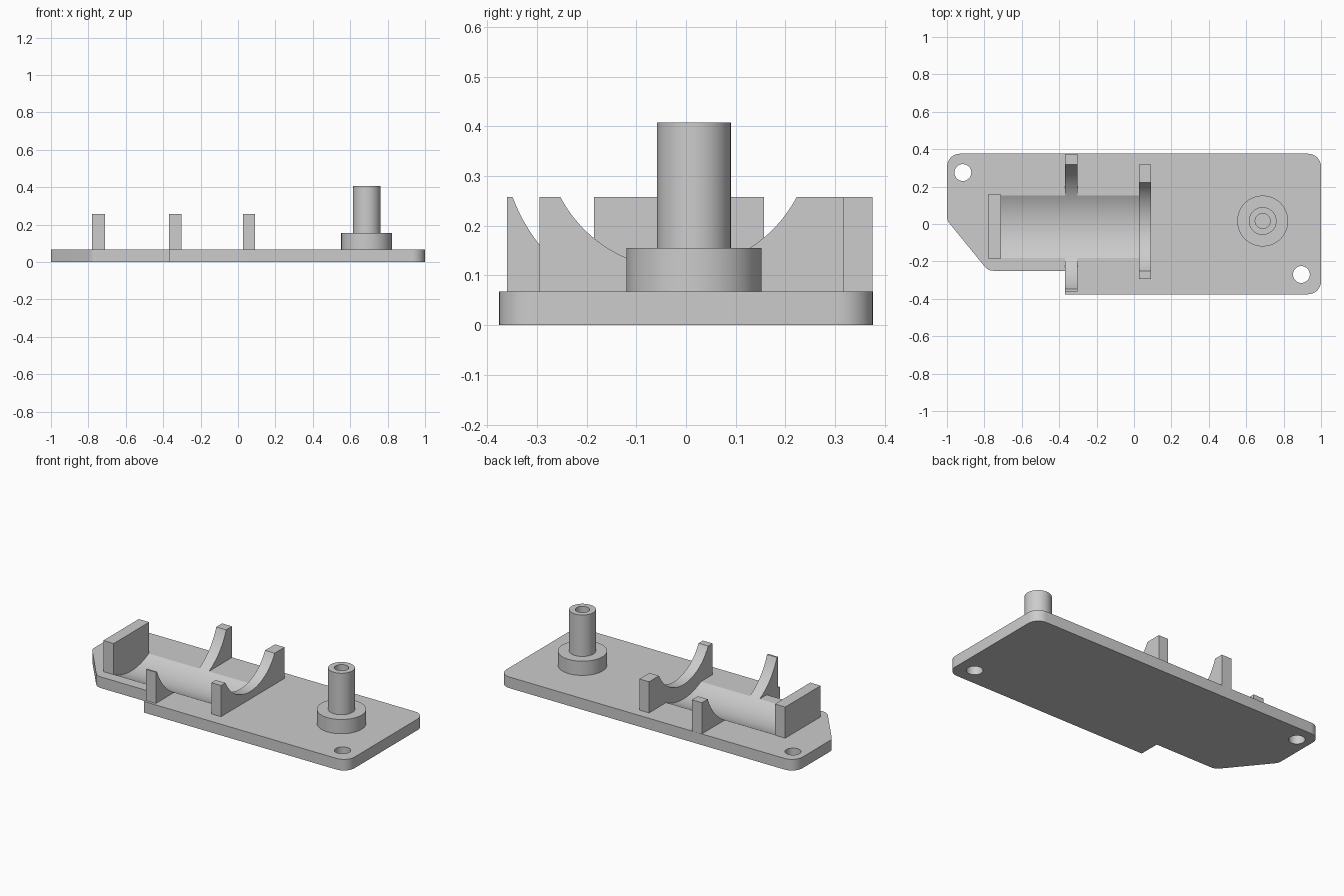
import bpy, bmesh, math
from mathutils import Vector

if "Cube" in bpy.data.objects:
    bpy.data.objects.remove(bpy.data.objects["Cube"])

grey = bpy.data.materials.new("light grey")
grey.use_nodes = True
grey.diffuse_color = (0.604, 0.604, 0.604, 1)
grey.node_tree.nodes["Principled BSDF"].inputs["Base Color"].default_value = grey.diffuse_color

TOP = 0.068          # upper face of the plate
RIB_TOP = 0.258
AXIS_Y, AXIS_Z = -0.015, 0.382   # axis of the cradle


def prism(name, outline, lift, base):
    """Extrude a closed outline along the lift vector."""
    bm = bmesh.new()
    face = bm.faces.new([bm.verts.new(Vector(p) + Vector(base)) for p in outline])
    ext = bmesh.ops.extrude_face_region(bm, geom=[face])["geom"]
    bmesh.ops.translate(bm, vec=lift, verts=[e for e in ext if isinstance(e, bmesh.types.BMVert)])
    bmesh.ops.recalc_face_normals(bm, faces=bm.faces)
    mesh = bpy.data.meshes.new(name)
    bm.to_mesh(mesh)
    bm.free()
    mesh.materials.append(grey)
    obj = bpy.data.objects.new(name, mesh)
    bpy.context.collection.objects.link(obj)
    return obj


def circle(r, n=64):
    return [(r * math.cos(i * math.tau / n), r * math.sin(i * math.tau / n)) for i in range(n)]


def upright_cylinder(name, x, y, r, z0, z1):
    return prism(name, [(a, b, 0) for a, b in circle(r)], (0, 0, z1 - z0), (x, y, z0))


def lying_cylinder(name, x0, x1, r):
    return prism(name, [(0, a, b) for a, b in circle(r, 128)], (x1 - x0, 0, 0), (x0, AXIS_Y, AXIS_Z))


def box(name, x0, x1, y0, y1, z0, z1):
    return prism(name, [(x0, y0, 0), (x1, y0, 0), (x1, y1, 0), (x0, y1, 0)],
                 (0, 0, z1 - z0), (0, 0, z0))


def activate(obj):
    bpy.ops.object.select_all(action='DESELECT')
    obj.select_set(True)
    bpy.context.view_layer.objects.active = obj


def cut(obj, cutter):
    cutter.hide_render = True
    mod = obj.modifiers.new("cut", 'BOOLEAN')
    mod.operation, mod.solver, mod.object = 'DIFFERENCE', 'EXACT', cutter
    activate(obj)
    bpy.ops.object.modifier_apply(modifier=mod.name)
    bpy.data.objects.remove(cutter)


def rounded(corners, steps=8):
    """Fillet each (x, y, radius) corner of an outline."""
    out = []
    for i, (x, y, r) in enumerate(corners):
        p = Vector((x, y, 0))
        if r == 0:
            out.append(p)
            continue
        u = (Vector((*corners[i - 1][:2], 0)) - p).normalized()
        v = (Vector((*corners[(i + 1) % len(corners)][:2], 0)) - p).normalized()
        half = u.angle(v) / 2
        c = p + (u + v).normalized() * r / math.sin(half)
        reach = r / math.tan(half)
        a, b = (p + u * reach - c).normalized(), (p + v * reach - c).normalized()
        out += [c + a.slerp(b, k / steps) * r for k in range(steps + 1)]
    return out


# Base plate with notched corner, screw holes and shallow trough
plate = prism("base_plate", rounded([
    (-1, 0.376, 0.07), (-1, 0.02, 0.06), (-0.78, -0.25, 0.06), (-0.37, -0.25, 0),
    (-0.37, -0.376, 0), (1, -0.376, 0.07), (1, 0.376, 0.07)]), (0, 0, TOP), (0, 0, 0))
for hx, hy in ((-0.915, 0.275), (0.895, -0.27)):
    cut(plate, upright_cylinder("hole_cutter", hx, hy, 0.045, -0.1, 0.2))
cut(plate, lying_cylinder("trough_cutter", -0.71, 0.027, 0.356))

# Cradle: flat end wall and two ribs with round saddles
end_wall = box("end_wall", -0.78, -0.71, -0.185, 0.157, TOP, RIB_TOP)
middle_rib = box("middle_rib", -0.37, -0.303, -0.36, 0.375, TOP, RIB_TOP)
cut(middle_rib, lying_cylinder("saddle_cutter", -0.5, -0.2, 0.356))
inner_rib = box("inner_rib", 0.027, 0.092, -0.295, 0.318, TOP, RIB_TOP)
cut(inner_rib, lying_cylinder("saddle_cutter", -0.1, 0.2, 0.268))

# Stepped post with a bore
PX, PY = 0.688, 0.016
post_foot = upright_cylinder("post_foot", PX, PY, 0.136, TOP, 0.155)
post = upright_cylinder("post", PX, PY, 0.074, 0.155, 0.408)
for part in (post, post_foot):
    cut(part, upright_cylinder("bore_cutter", PX, PY, 0.04, 0.05, 0.5))

for obj in (plate, end_wall, middle_rib, inner_rib, post_foot, post):
    activate(obj)
    bpy.ops.object.shade_smooth_by_angle(angle=math.radians(20))
